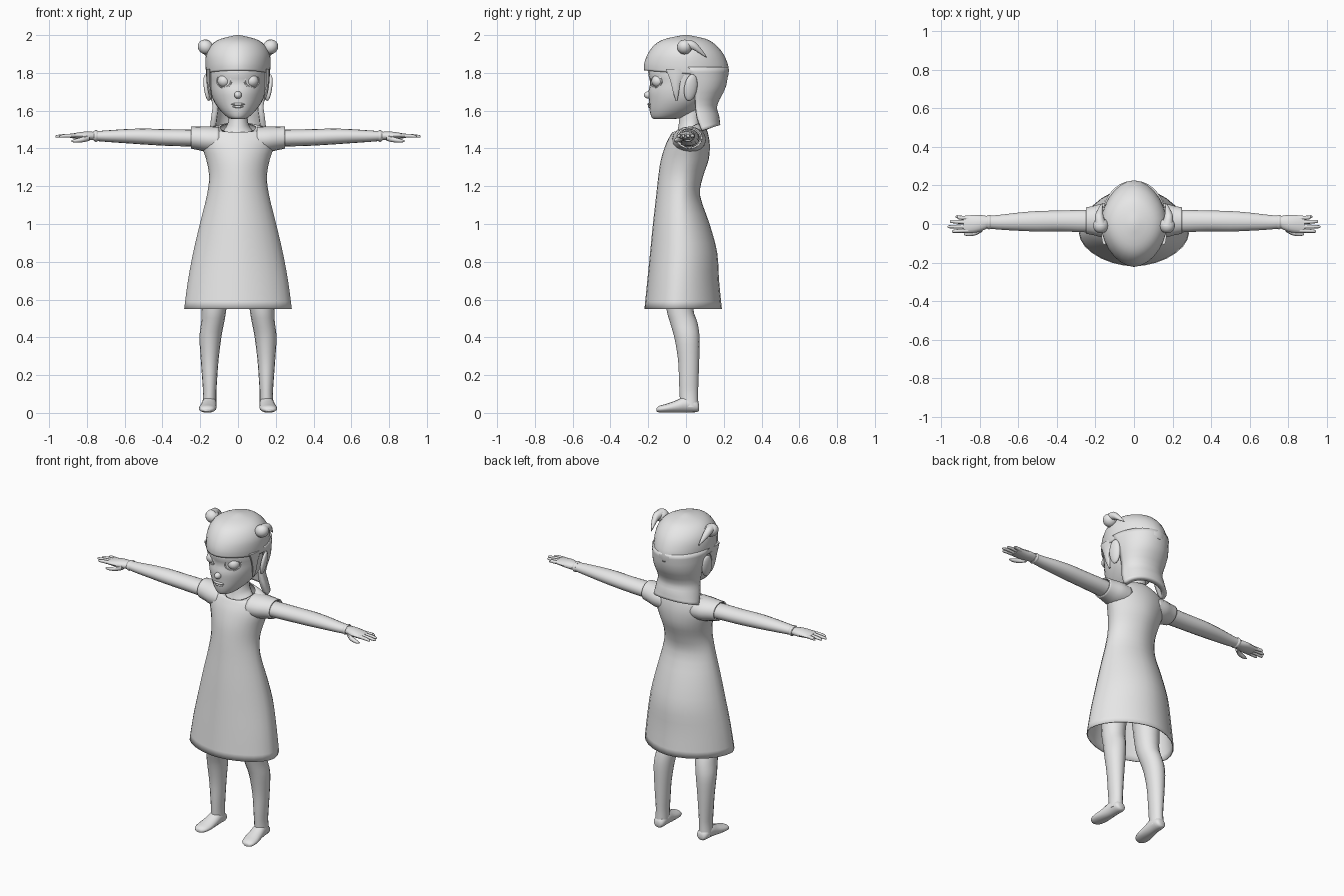
import bpy, bmesh, math
from mathutils import Vector, Matrix

grey = bpy.data.materials.new("plain_grey")
grey.diffuse_color = (0.8, 0.8, 0.8, 1)


def finish(name, bm, angle=50):
    bmesh.ops.recalc_face_normals(bm, faces=bm.faces)
    me = bpy.data.meshes.new(name)
    bm.to_mesh(me)
    bm.free()
    ob = bpy.data.objects.new(name, me)
    bpy.context.collection.objects.link(ob)
    me.materials.append(grey)
    bpy.ops.object.select_all(action='DESELECT')
    ob.select_set(True)
    bpy.context.view_layer.objects.active = ob
    bpy.ops.object.shade_smooth_by_angle(angle=math.radians(angle))
    return ob


def smooth_rows(rings, steps=3):
    # Catmull-Rom interpolation of ring parameters
    out, k = [], len(rings)
    for i in range(k - 1):
        p = [rings[max(0, min(k - 1, j))] for j in (i - 1, i, i + 1, i + 2)]
        for s in range(steps):
            t = s / steps
            out.append([0.5 * (2 * b + (c - a) * t + (2 * a - 5 * b + 4 * c - d) * t * t
                        + (3 * b - a - 3 * c + d) * t ** 3) for a, b, c, d in zip(*p)])
    return out + [rings[-1]]


def skin(name, rows, closed=True, cap=(True, True), angle=50):
    bm = bmesh.new()
    vs = [[bm.verts.new(p) for p in r] for r in rows]
    n = len(vs[0])
    for a, b in zip(vs, vs[1:]):
        for i in range(n if closed else n - 1):
            j = (i + 1) % n
            bm.faces.new((a[i], a[j], b[j], b[i]))
    if cap[0]:
        bm.faces.new(vs[0])
    if cap[1]:
        bm.faces.new(vs[-1])
    return finish(name, bm, angle)


def spow(v, e):
    return math.copysign(abs(v) ** e, v)


def stack(name, rings, n=24, e=1.0, arc=None, **kw):
    # vertical loft; ring = z, centre x, half width, centre y, front y, back y, tilt
    rows = []
    for z, cx, hx, yc, yf, yb, tilt in smooth_rows(rings):
        a0, a1 = arc or (0, 2 * math.pi)
        row = []
        for i in range(n):
            a = a0 + (a1 - a0) * i / (n - 1 if arc else n)
            s = math.sin(a)
            y = yc + spow(s, e) * (yb - yc if s > 0 else yc - yf)
            row.append((cx + hx * spow(math.cos(a), e), y, z + tilt * (y - yc)))
        rows.append(row)
    return skin(name, rows, closed=arc is None, **kw)


def limb(name, rings, axis, n=14, side=1, **kw):
    # horizontal loft; ring = position, centre, centre z, half width, half height
    rows = []
    for t, c, cz, rw, rh in smooth_rows(rings):
        row = []
        for i in range(n):
            a = 2 * math.pi * i / n
            w, z = c + rw * math.cos(a), cz + rh * math.sin(a)
            row.append((side * t, w, z) if axis == 'X' else (side * w, t, z))
        rows.append(row)
    return skin(name, rows, **kw)


def ball(name, loc, scale, rot=(0, 0, 0)):
    bm = bmesh.new()
    bmesh.ops.create_uvsphere(bm, u_segments=16, v_segments=10, radius=1)
    m = Matrix.Translation(loc)
    for a, ax in zip(rot, 'XYZ'):
        m = m @ Matrix.Rotation(a, 4, ax)
    bm.transform(m @ Matrix.Diagonal((*scale, 1)))
    return finish(name, bm)


# Dress: flared skirt, narrow waist, scooped neckline, open hem
dress = stack("dress", [
    (0.55, 0, .285, -.05, -.22, .19, 0), (0.70, 0, .265, -.04, -.205, .175, 0),
    (0.85, 0, .237, -.03, -.19, .165, 0), (1.00, 0, .202, -.03, -.175, .125, 0),
    (1.15, 0, .165, -.03, -.158, .075, 0), (1.25, 0, .153, -.02, -.147, .09, 0),
    (1.34, 0, .168, 0, -.133, .12, 0), (1.42, 0, .195, .01, -.108, .126, 0),
    (1.475, 0, .2, .015, -.085, .115, .1), (1.505, 0, .165, .02, -.07, .10, .2),
    (1.515, 0, .095, .025, -.06, .085, .45)], n=28, e=1.1, cap=(False, False))

# Neck and upper chest
stack("neck", [
    (1.42, 0, .12, .01, -.07, .09, 0), (1.48, 0, .09, .015, -.055, .075, .2),
    (1.53, 0, .055, .025, -.04, .075, .2), (1.62, 0, .05, .03, -.03, .085, 0)], n=16)

# Head with chin, cheeks and brow
stack("head", [
    (1.555, 0, .03, -.12, -.165, -.07, 0), (1.565, 0, .055, -.10, -.182, -.01, 0),
    (1.60, 0, .093, -.06, -.192, .06, 0), (1.65, 0, .128, -.02, -.196, .11, 0),
    (1.70, 0, .146, 0, -.199, .14, 0), (1.75, 0, .152, 0, -.19, .16, 0),
    (1.81, 0, .153, 0, -.2, .17, 0), (1.89, 0, .13, 0, -.16, .15, 0),
    (1.95, 0, .07, 0, -.08, .09, 0)], n=28)
ball("nose", (0, -.198, 1.683), (.02, .025, .02))
ball("upper_lip", (0, -.193, 1.634), (.036, .011, .007))
ball("lower_lip", (0, -.190, 1.621), (.028, .011, .007))

# Hair: domed cap with a fringe, plus long back hair
cap_hair = stack("hair_cap", [
    (1.795, 0, .168, .0, -.222, .222, -.08), (1.84, 0, .172, .0, -.221, .226, -.05),
    (1.90, 0, .168, .0, -.203, .198, 0), (1.95, 0, .14, .0, -.165, .155, 0),
    (1.98, 0, .092, .0, -.11, .105, 0), (2.0, 0, .01, .0, -.015, .015, 0)],
    n=28, e=1.1, cap=(False, True))
back_hair = stack("back_hair", [
    (1.495, 0, .15, .085, 0, .182, .3), (1.56, 0, .143, .06, 0, .176, .1),
    (1.63, 0, .136, .05, 0, .166, 0), (1.73, 0, .156, .045, 0, .213, 0),
    (1.83, 0, .171, .0, 0, .225, 0)],
    n=20, e=.95, arc=(0, math.pi), cap=(False, False))
for ob, t in ((cap_hair, .014), (back_hair, .03), (dress, .006)):
    mod = ob.modifiers.new("thickness", 'SOLIDIFY')
    mod.thickness = t
    mod.offset = -1

for s, side in ((1, "left"), (-1, "right")):
    # Face and hair details
    ball(side + "_eye", (s * .073, -.147, 1.757), (.036, .036, .034))
    bm = bmesh.new()
    rows = []
    for i in range(20):
        a = 2 * math.pi * i / 20
        c = Vector((s * .073 + .038 * math.cos(a), 0, 1.757 + .034 * math.sin(a)))
        c.y = -.19 * math.sqrt(1 - min(.9, (c.x / .152) ** 2)) + .002
        out = Vector((math.cos(a), 0, math.sin(a)))
        rows.append([bm.verts.new(c + .006 * (out * math.cos(b) + Vector((0, math.sin(b), 0))))
                     for b in (k * math.pi / 3 for k in range(6))])
    for i in range(20):
        p, q = rows[i], rows[(i + 1) % 20]
        for k in range(6):
            bm.faces.new((p[k], p[(k + 1) % 6], q[(k + 1) % 6], q[k]))
    finish(side + "_eyelids", bm)
    ball(side + "_ear", (s * .163, .025, 1.722), (.016, .036, .072), (-.15, s * .12, s * .3))
    stack(side + "_sideburn", [
        (1.655, s * .140, .004, -.05, -.055, -.045, 0), (1.70, s * .150, .009, -.052, -.07, -.036, 0),
        (1.76, s * .155, .012, -.055, -.085, -.025, 0), (1.82, s * .155, .014, -.055, -.11, .02, 0)], n=10)
    # Hair bun with a short pointed tail
    ball(side + "_bun", (s * .172, -.008, 1.937), (.042, .04, .038), (0, -s * .5, 0))
    limb(side + "_bun_tail", [
        (-.01, .172, 1.955, .03, .022), (.04, .18, 1.945, .022, .025),
        (.075, .175, 1.918, .014, .018), (.108, .165, 1.885, .002, .004)], 'Y', n=10, side=s)

    # Sleeve
    sleeve = limb(side + "_sleeve", [
        (.10, .015, 1.445, .09, .07), (.16, .018, 1.448, .088, .068),
        (.21, .018, 1.453, .076, .062), (.25, .018, 1.457, .068, .058)],
        'X', n=16, side=s, cap=(False, False))
    mod = sleeve.modifiers.new("thickness", 'SOLIDIFY')
    mod.thickness = .008
    mod.offset = -1

    # Arm and palm
    limb(side + "_arm", [
        (.14, .015, 1.45, .055, .045), (.25, .015, 1.455, .058, .045),
        (.38, .016, 1.458, .054, .044), (.50, .014, 1.463, .053, .042),
        (.60, .012, 1.465, .047, .037), (.70, .009, 1.465, .038, .030),
        (.765, .010, 1.466, .032, .025)], 'X', n=16, side=s)
    limb(side + "_wrist_band", [
        (.742, .010, 1.466, .034, .027), (.752, .010, 1.466, .038, .031),
        (.762, .010, 1.466, .034, .027)], 'X', n=16, side=s)
    limb(side + "_palm", [
        (.755, .010, 1.466, .030, .022), (.80, .004, 1.467, .043, .023),
        (.84, .000, 1.467, .046, .019), (.885, -.002, 1.466, .044, .011)], 'X', n=14, side=s)
    # Four fingers and a thumb
    for k, (y0, y1, end) in enumerate(((.030, .038, .925), (.009, .013, .955),
                                       (-.013, -.014, .967), (-.034, -.038, .945))):
        limb(f"{side}_finger_{k + 1}", [
            (.86, y0, 1.467, .011, .011), (.91, (y0 + y1) / 2, 1.467, .010, .010),
            (end - .008, y1, 1.464, .008, .007), (end, y1, 1.463, .003, .003)],
            'X', n=8, side=s)
    limb(side + "_thumb", [
        (.785, -.022, 1.457, .016, .016), (.82, -.044, 1.447, .014, .014),
        (.86, -.052, 1.441, .011, .010), (.882, -.053, 1.439, .004, .004)], 'X', n=8, side=s)

    # Leg
    stack(side + "_leg", [
        (.03, s * .152, .038, .025, -.03, .066, 0), (.10, s * .150, .035, .018, -.034, .064, 0),
        (.17, s * .150, .039, .016, -.037, .066, 0), (.28, s * .150, .047, .016, -.042, .07, 0),
        (.40, s * .146, .058, .008, -.062, .072, 0), (.48, s * .134, .061, -.012, -.085, .06, 0),
        (.56, s * .126, .066, -.03, -.105, .038, 0), (.75, s * .115, .078, -.03, -.12, .05, 0),
        (.90, s * .10, .08, -.03, -.12, .05, 0)], n=16)
    # Foot: rounded heel to flat toes, sole on the ground
    limb(side + "_foot", [
        (.07, .150, .028, .018, .016), (.055, .150, .036, .034, .032),
        (.0, .152, .045, .039, .043), (-.05, .156, .034, .043, .033),
        (-.10, .161, .025, .046, .024), (-.14, .165, .02, .038, .018),
        (-.156, .167, .016, .018, .009)], 'Y', n=16, side=s)
